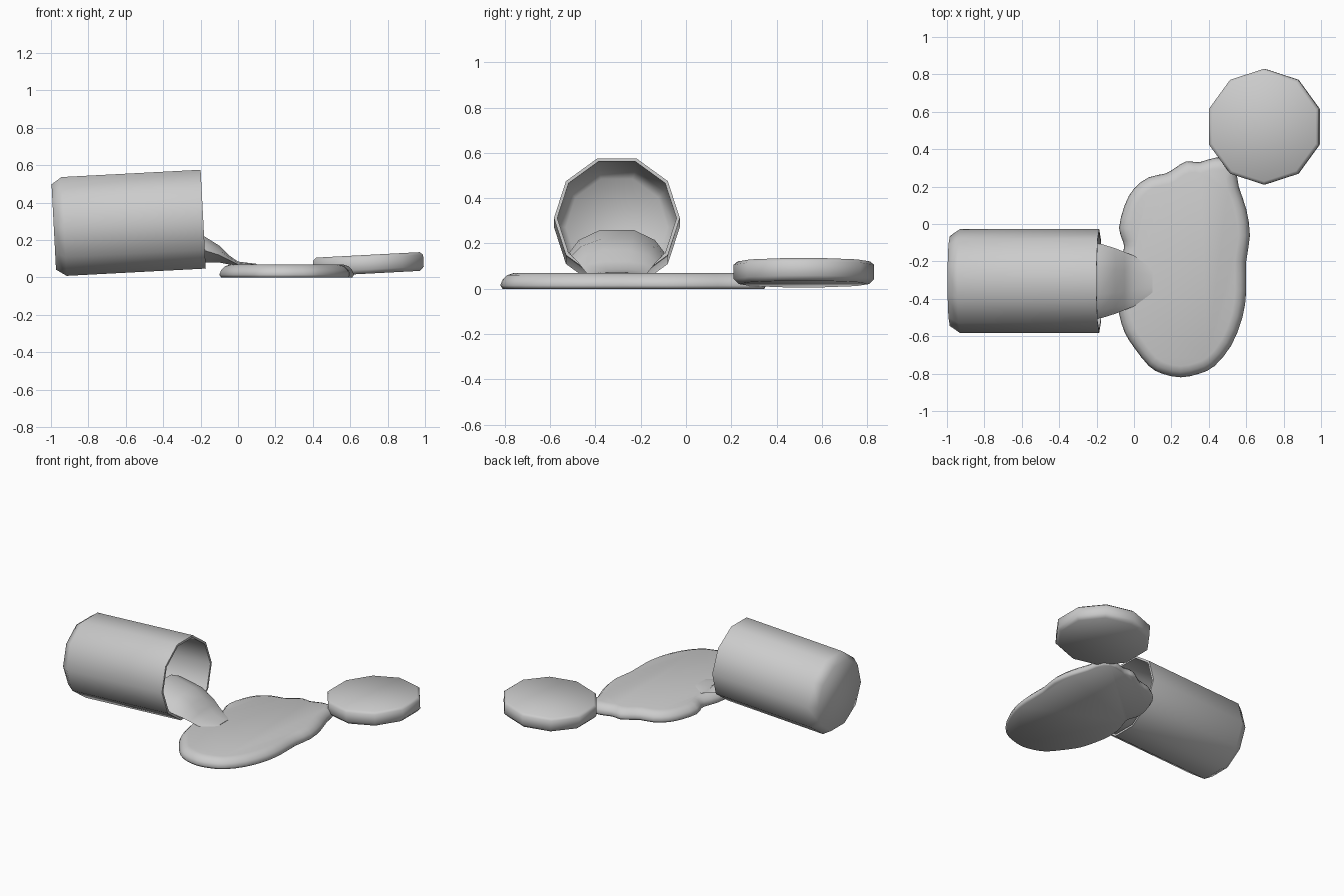
import bpy, bmesh, math
from mathutils import Vector

if "Cube" in bpy.data.objects:
    bpy.data.objects.remove(bpy.data.objects["Cube"])

grey = bpy.data.materials.new("plain_grey")
grey.use_nodes = True
grey.diffuse_color = (0.6, 0.6, 0.6, 1)
grey.node_tree.nodes["Principled BSDF"].inputs["Base Color"].default_value = (0.6, 0.6, 0.6, 1)


def loft(name, rings, angle=60):
    """Skin a closed solid over rings that have the same point count."""
    bm = bmesh.new()
    loops = [[bm.verts.new(p) for p in ring] for ring in rings]
    n = len(loops[0])
    for a, b in zip(loops, loops[1:]):
        for i in range(n):
            j = (i + 1) % n
            bm.faces.new((a[i], a[j], b[j], b[i]))
    bm.faces.new(loops[0][::-1])
    bm.faces.new(loops[-1])
    bmesh.ops.recalc_face_normals(bm, faces=bm.faces)
    mesh = bpy.data.meshes.new(name)
    bm.to_mesh(mesh)
    bm.free()
    mesh.materials.append(grey)
    obj = bpy.data.objects.new(name, mesh)
    bpy.context.collection.objects.link(obj)
    bpy.ops.object.select_all(action='DESELECT')
    obj.select_set(True)
    bpy.context.view_layer.objects.active = obj
    bpy.ops.object.shade_smooth_by_angle(angle=math.radians(angle))
    return obj


def decagon(r, z):
    step = math.tau / 10
    return [Vector((r * math.cos((i + 0.5) * step), r * math.sin((i + 0.5) * step), z))
            for i in range(10)]


# Tipped jar: outer wall, rim, then inner wall down to the floor
jar_profile = [(0.24, 0), (0.278, 0.055), (0.278, 0.80),
               (0.263, 0.80), (0.263, 0.07), (0.225, 0.02)]
jar = loft("jar", [decagon(r, z) for r, z in jar_profile])
jar.location = (-0.985, -0.305, 0.27)
jar.rotation_euler.y = math.radians(87)

# Loose lid, resting at a slight tilt
lid_profile = [(0.288, 0), (0.31, 0.022), (0.31, 0.085), (0.292, 0.1)]
lid = loft("lid", [decagon(r, z) for r, z in lid_profile], angle=100)
lid.location = (0.70, 0.52, 0.021)
lid.rotation_euler.y = math.radians(-3)

# Poured stream: x, half width, crown height, side height, underside height
stations = [(-0.36, 0.21, 0.26, 0.16, 0.065), (-0.18, 0.20, 0.22, 0.145, 0.08),
            (-0.10, 0.175, 0.17, 0.12, 0.08), (-0.05, 0.155, 0.12, 0.095, 0.07),
            (0.0, 0.135, 0.085, 0.07, 0.055), (0.10, 0.08, 0.073, 0.065, 0.05)]


def stream_section(x, half, top, side, low):
    shape = [(-1, side), (-0.8, side + 0.55 * (top - side)), (-0.35, top),
             (0.35, top), (0.8, side + 0.55 * (top - side)), (1, side),
             (0.4, low), (-0.4, low)]
    return [Vector((x, -0.305 + half * y, z)) for y, z in shape]


loft("poured_stream", [stream_section(*s) for s in stations])

# Puddle: wavy outline, smoothed into a closed curve
outline = [(-0.08, -0.02), (-0.05, 0.10), (0.0, 0.19), (0.08, 0.25), (0.17, 0.27),
           (0.22, 0.30), (0.28, 0.335), (0.35, 0.33), (0.44, 0.355), (0.53, 0.33),
           (0.56, 0.20), (0.60, 0.08), (0.62, -0.06), (0.60, -0.20), (0.60, -0.36),
           (0.58, -0.50), (0.52, -0.65), (0.43, -0.76), (0.35, -0.80), (0.25, -0.82),
           (0.15, -0.80), (0.08, -0.76), (0.0, -0.66), (-0.05, -0.58), (-0.08, -0.48),
           (-0.10, -0.36), (-0.09, -0.24), (-0.055, -0.14), (-0.06, -0.09)]
pts = [Vector(p) for p in outline]
count = len(pts)
edge = []
for i in range(count):
    a, b, c, d = (pts[(i + k) % count] for k in (-1, 0, 1, 2))
    edge += [b, (9 * (b + c) - a - d) / 16]


def puddle_ring(inset, z):
    ring = []
    for i, p in enumerate(edge):
        t = (edge[(i + 3) % len(edge)] - edge[i - 3]).normalized()
        ring.append(Vector((p.x + t.y * inset, p.y - t.x * inset, z)))
    return ring


puddle_profile = [(0.01, 0.0), (0.0, 0.015), (0.01, 0.04), (0.03, 0.06), (0.06, 0.07)]
loft("puddle", [puddle_ring(i, z) for i, z in puddle_profile])
